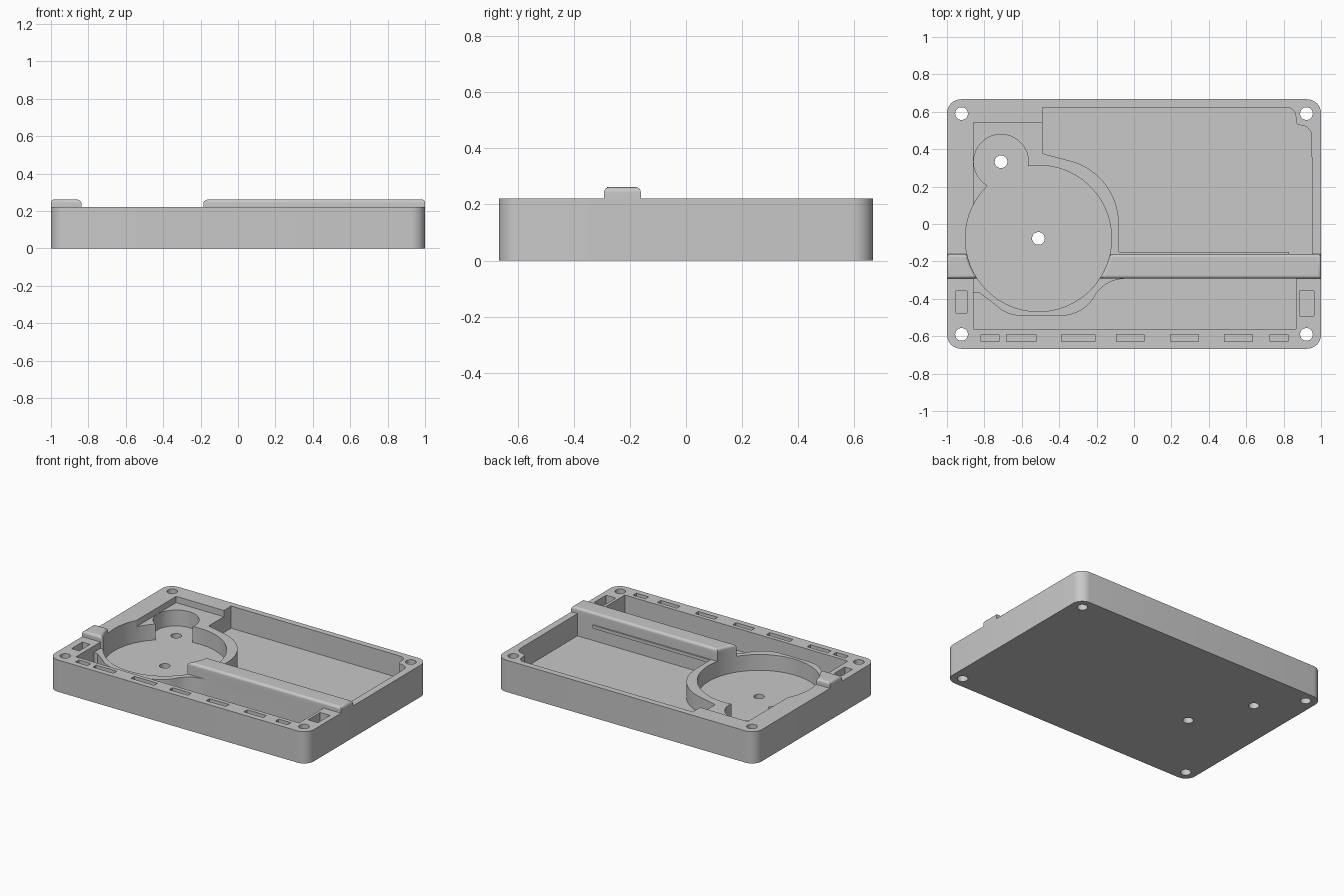
import bpy, bmesh
from math import sin, cos, pi, radians, asin

if "Cube" in bpy.data.objects:
    bpy.data.objects.remove(bpy.data.objects["Cube"])

grey = bpy.data.materials.new("plain grey")
grey.use_nodes = True
grey.diffuse_color = (0.58, 0.58, 0.58, 1)
grey.node_tree.nodes["Principled BSDF"].inputs["Base Color"].default_value = grey.diffuse_color

TOP, SHELF, FLOOR, RAIL_TOP = 0.222, 0.178, 0.067, 0.262
RAIL_FRONT, RAIL_BACK = -0.292, -0.161
CX, CY, R = -0.511, -0.077, 0.391          # large round well
SX, SY, SR = -0.711, 0.333, 0.146          # small round well


def arc(x, y, r, a0, a1, n=8):
    """Points along an arc, angles in degrees."""
    angles = [radians(a0 + (a1 - a0) * i / n) for i in range(n + 1)]
    return [(x + r * cos(a), y + r * sin(a)) for a in angles]


def circle(x, y, r, n=64):
    return arc(x, y, r, 0, 360, n)[:-1]


def rect(x0, x1, y0, y1, r=0.0):
    if not r:
        return [(x0, y0), (x1, y0), (x1, y1), (x0, y1)]
    return (arc(x1 - r, y1 - r, r, 0, 90) + arc(x0 + r, y1 - r, r, 90, 180)
            + arc(x0 + r, y0 + r, r, 180, 270) + arc(x1 - r, y0 + r, r, 270, 360))


def prism(name, outline, z0, z1, round_top=0.0):
    """Extrude an outline upward, optionally rounding its top edges."""
    bm = bmesh.new()
    face = bm.faces.new([bm.verts.new((x, y, z0)) for x, y in outline])
    ext = bmesh.ops.extrude_face_region(bm, geom=[face])["geom"]
    top = [v for v in ext if isinstance(v, bmesh.types.BMVert)]
    bmesh.ops.translate(bm, verts=top, vec=(0, 0, z1 - z0))
    bmesh.ops.recalc_face_normals(bm, faces=bm.faces)
    if round_top:
        edges = [e for e in bm.edges if all(v in top for v in e.verts)]
        bmesh.ops.bevel(bm, geom=edges, offset=round_top, segments=4,
                        profile=0.5, affect='EDGES')
    mesh = bpy.data.meshes.new(name)
    bm.to_mesh(mesh)
    bm.free()
    mesh.materials.append(grey)
    obj = bpy.data.objects.new(name, mesh)
    bpy.context.collection.objects.link(obj)
    return obj


def cut(target, outline, z0, z1=0.4):
    """Remove a prism from the target and bake the result."""
    cutter = prism("cutter", outline, z0, z1)
    cutter.hide_render = True
    mod = target.modifiers.new("cut", 'BOOLEAN')
    mod.operation, mod.solver, mod.object = 'DIFFERENCE', 'EXACT', cutter
    bpy.context.view_layer.objects.active = target
    bpy.ops.object.modifier_apply(modifier=mod.name)
    bpy.data.objects.remove(cutter)


# Tray body
tray = prism("tray", rect(-1, 1, -0.667, 0.667, 0.075), 0, TOP)

# Shallow recesses that leave the shelf and the rim of the round well
cut(tray, rect(-0.858, -0.49, RAIL_BACK, 0.543), SHELF)
cut(tray, rect(-0.6, 0.5, RAIL_BACK, 0.42), SHELF)
cut(tray, rect(-0.858, 0.1, -0.562, RAIL_FRONT), SHELF)

# Deep back compartment, stepping around the corner screw boss and the well
back = ([(-0.49, 0.624)] + arc(0.815, 0.574, 0.05, 90, 0)
        + arc(0.89, 0.553, 0.025, 180, 270, 4) + arc(0.89, 0.468, 0.06, 90, 0)
        + [(0.952, RAIL_BACK), (-0.081, RAIL_BACK)]
        + arc(-0.431, 0, 0.35, 0, 73, 16) + [(-0.49, 0.377)])
cut(tray, back, FLOOR)

# Deep front compartment, curving around the well
front = ([(-0.858, -0.562), (0.866, -0.562), (0.866, RAIL_FRONT), (-0.05, RAIL_FRONT)]
         + arc(-0.05, -0.478, 0.185, 95, 150) + arc(-0.392, -0.281, 0.21, -30, -90)
         + arc(-0.60, -0.291, 0.2, -90, -135) + [(-0.83, -0.366), (-0.858, -0.366)])
cut(tray, front, FLOOR)

# Round wells
cut(tray, circle(CX, CY, R, 96), FLOOR)
cut(tray, circle(SX, SY, SR), FLOOR)

# Through holes
holes = [(x, y) for x in (-0.922, 0.922) for y in (-0.59, 0.59)]
for x, y in holes + [(CX, CY), (SX, SY)]:
    cut(tray, circle(x, y, 0.034, 32), -0.1)

# Slots along the front rim and at both sides
for x, w in ((-0.77, 0.095), (-0.603, 0.16), (-0.298, 0.18), (-0.02, 0.145),
             (0.269, 0.15), (0.559, 0.15), (0.775, 0.095)):
    cut(tray, rect(x - w / 2, x + w / 2, -0.627, -0.59), TOP - 0.035)
cut(tray, rect(-0.952, -0.893, -0.477, -0.358), FLOOR)
cut(tray, rect(0.886, 0.962, -0.492, -0.358), FLOOR)

# Thin ledge along the back of the dividing wall
ledge = prism("wall_ledge", rect(-0.1, 0.83, RAIL_BACK - 0.01, -0.151), SHELF - 0.022, SHELF)

# Raised rail in two lengths, ending on the curve of the large well
lo = asin((RAIL_FRONT - CY) / R) * 180 / pi
hi = asin((RAIL_BACK - CY) / R) * 180 / pi
long_rail = prism("long_rail", [(1, RAIL_FRONT), (1, RAIL_BACK)]
                  + arc(CX, CY, R, hi, lo, 6), TOP, RAIL_TOP, 0.018)
short_rail = prism("short_rail", [(-1, RAIL_BACK), (-1, RAIL_FRONT)]
                   + arc(CX, CY, R, 180 - lo, 180 - hi, 6), TOP, RAIL_TOP, 0.018)

# Smooth the curved walls, keep edges sharp
bpy.ops.object.select_all(action='DESELECT')
for obj in (tray, ledge, long_rail, short_rail):
    obj.select_set(True)
bpy.context.view_layer.objects.active = tray
bpy.ops.object.shade_smooth_by_angle(angle=radians(30))

# Keep the flat rail tops flat beside their rounded edges
for obj in (long_rail, short_rail):
    obj.modifiers.new("flat tops", 'WEIGHTED_NORMAL').keep_sharp = True
